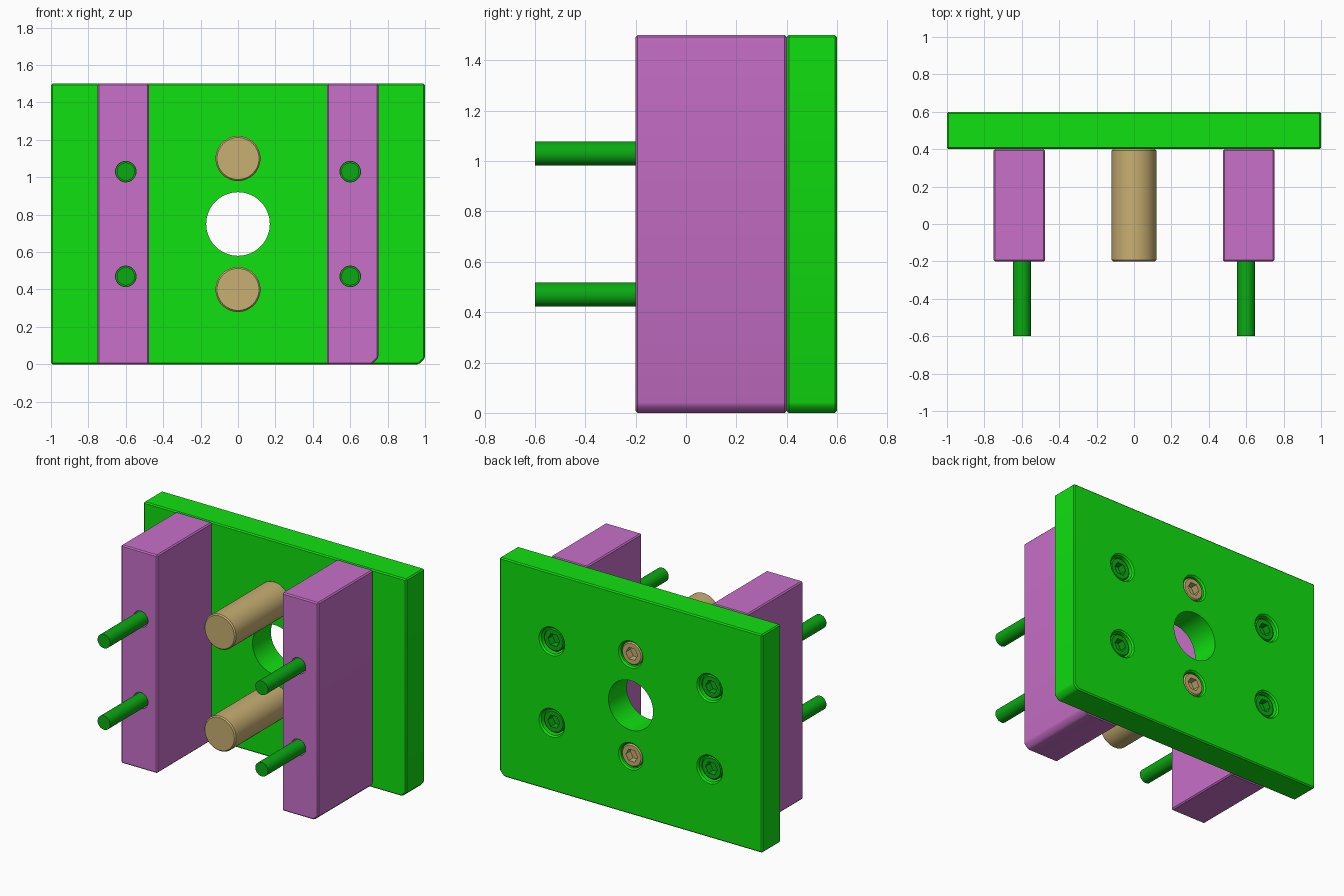
import bpy, bmesh
from math import cos, sin, pi

if "Cube" in bpy.data.objects:
    bpy.data.objects.remove(bpy.data.objects["Cube"])


def material(name, rgb):
    m = bpy.data.materials.new(name)
    m.diffuse_color = (*rgb, 1)
    m.use_nodes = True
    m.node_tree.nodes["Principled BSDF"].inputs["Base Color"].default_value = m.diffuse_color
    return m


GREEN = material("bright_green", (0.005, 0.75, 0.005))
DARK = material("screw_green", (0.003, 0.40, 0.006))
PURPLE = material("purple", (0.58, 0.16, 0.58))
TAN = material("tan", (0.58, 0.43, 0.17))


def finish(name, bm, mat):
    bmesh.ops.recalc_face_normals(bm, faces=bm.faces)
    me = bpy.data.meshes.new(name)
    bm.to_mesh(me)
    bm.free()
    ob = bpy.data.objects.new(name, me)
    bpy.context.collection.objects.link(ob)
    if mat:
        me.materials.append(mat)
    return ob


def slab(name, x0, x1, y0, y1, mat, corner=0.0):
    """Full-height block, optional cut at the bottom +x corner, fine edge bevel."""
    pts = [(x0, 0)]
    pts += [(x1 - corner, 0), (x1, corner)] if corner else [(x1, 0)]
    pts += [(x1, 1.5), (x0, 1.5)]
    bm = bmesh.new()
    face = bm.faces.new([bm.verts.new((x, y0, z)) for x, z in pts])
    ext = bmesh.ops.extrude_face_region(bm, geom=[face])
    verts = [g for g in ext["geom"] if isinstance(g, bmesh.types.BMVert)]
    bmesh.ops.translate(bm, verts=verts, vec=(0, y1 - y0, 0))
    bmesh.ops.recalc_face_normals(bm, faces=bm.faces)
    bmesh.ops.bevel(bm, geom=bm.edges[:], offset=0.008, segments=1,
                    affect='EDGES')
    return finish(name, bm, mat)


def turned(name, x, z, profile, mat=None, n=48):
    """Solid turned about a y-axis line at (x, z); profile is (radius, y)."""
    bm = bmesh.new()
    rings = [[bm.verts.new((x + r * cos(2 * pi * i / n), y,
                            z + r * sin(2 * pi * i / n))) for i in range(n)]
             for r, y in profile]
    for a, b in zip(rings, rings[1:]):
        for i in range(n):
            j = (i + 1) % n
            bm.faces.new((a[i], a[j], b[j], b[i]))
    bm.faces.new(rings[0])
    bm.faces.new(rings[-1])
    return finish(name, bm, mat)


def cut(ob, cutter):
    mod = ob.modifiers.new("cut", 'BOOLEAN')
    mod.operation, mod.solver, mod.object = 'DIFFERENCE', 'EXACT', cutter
    cutter.hide_render = True
    bpy.context.view_layer.objects.active = ob
    bpy.ops.object.modifier_apply(modifier=mod.name)
    bpy.data.objects.remove(cutter)


def smooth(ob):
    bpy.ops.object.select_all(action='DESELECT')
    ob.select_set(True)
    bpy.context.view_layer.objects.active = ob
    bpy.ops.object.shade_smooth_by_angle(angle=0.5)


def cap_screw(name, x, z, top, tip, mat):
    """Socket head screw pointing to -y."""
    ob = turned(name, x, z, [(0.048, tip), (0.048, top - 0.1),
                             (0.078, top - 0.1), (0.078, top - 0.008),
                             (0.070, top)], mat)
    cut(ob, turned("socket_cutter", x, z,
                   [(0.045, top - 0.05), (0.045, top + 0.05)], n=6))
    return ob


def bore(x, z, r):
    """Stepped cutter for a screw seat in the back of the plate."""
    return turned("seat_cutter", x, z, [(0.053, 0.3), (0.053, 0.47), (r, 0.47),
                                        (r, 0.59), (r + 0.022, 0.612)])


# Back plate and the two rails
plate = slab("back_plate", -1, 1, 0.4, 0.6, GREEN, 0.033)
left_rail = slab("left_rail", -0.75, -0.475, -0.2, 0.4, PURPLE)
right_rail = slab("right_rail", 0.475, 0.75, -0.2, 0.4, PURPLE, 0.033)

# Central through hole
cut(plate, turned("hole_cutter", 0, 0.75, [(0.17, 0.3), (0.17, 0.7)], n=64))

# Long screws through plate and rails
for rail, x, side in ((left_rail, -0.6, "left"), (right_rail, 0.6, "right")):
    for z, level in ((0.47, "lower"), (1.03, "upper")):
        cut(plate, bore(x, z, 0.088))
        cut(rail, turned("rail_cutter", x, z, [(0.055, -0.4), (0.055, 0.5)]))
        smooth(cap_screw(f"{side}_{level}_screw", x, z, 0.58, -0.6, DARK))
    smooth(rail)

# Central pillars with their fixing screws
for z, level in ((0.40, "lower"), (1.10, "upper")):
    cut(plate, bore(0, z, 0.083))
    smooth(turned(f"{level}_pillar", 0, z, [(0.112, -0.2), (0.12, -0.192),
                                            (0.12, 0.392), (0.112, 0.4)], TAN))
    smooth(cap_screw(f"{level}_pillar_screw", 0, z, 0.59, 0.15, TAN))
smooth(plate)
